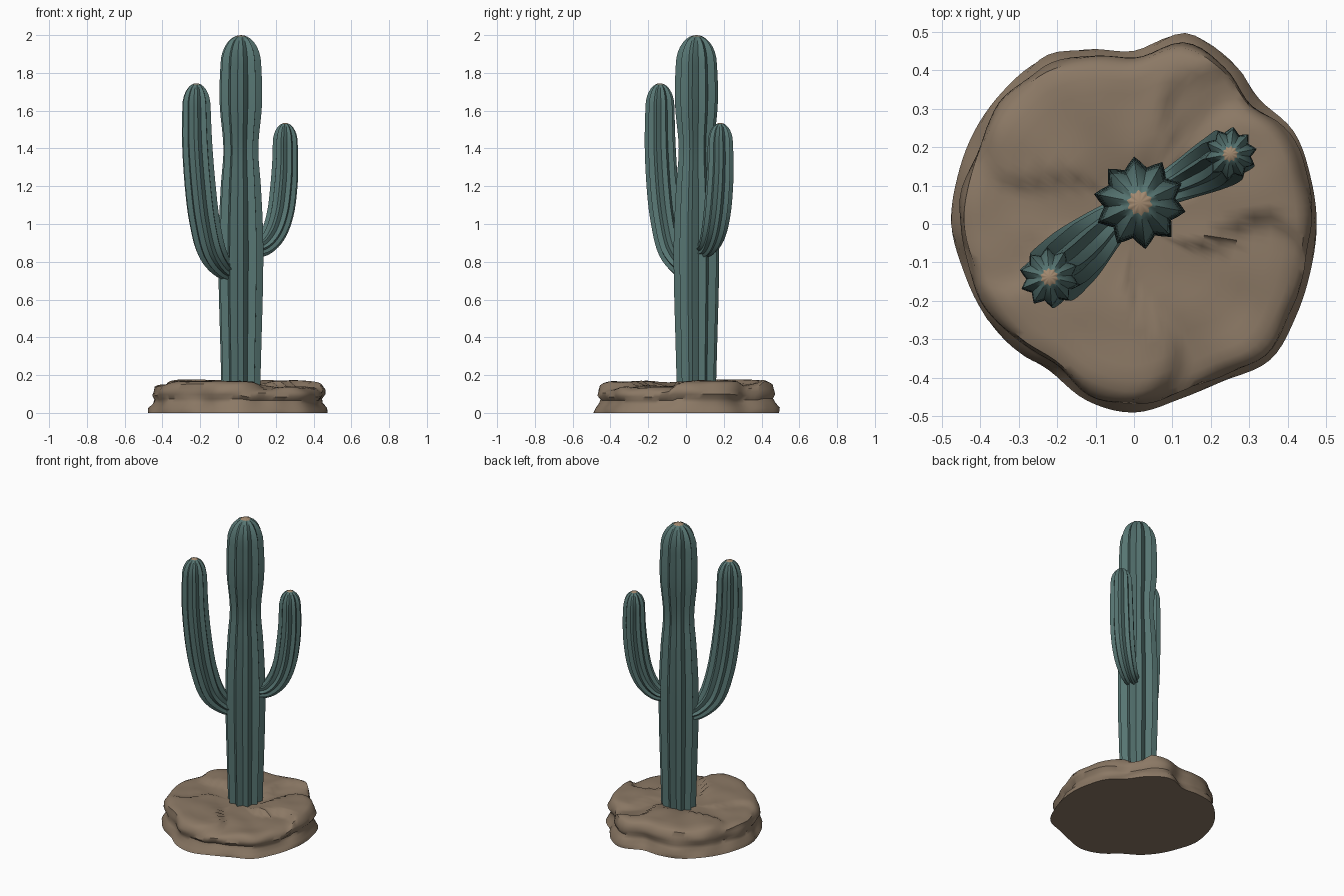
import bpy, bmesh, math
from mathutils import Vector, noise

if "Cube" in bpy.data.objects:
    bpy.data.objects.remove(bpy.data.objects["Cube"])


def material(name, rgb):
    m = bpy.data.materials.new(name)
    m.diffuse_color = (*rgb, 1)
    m.use_nodes = True
    m.node_tree.nodes["Principled BSDF"].inputs["Base Color"].default_value = m.diffuse_color
    return m


GREEN = material("cactus green", (0.095, 0.18, 0.17))
TIP = material("tan tip", (0.36, 0.25, 0.16))
ROCK = material("brown rock", (0.26, 0.19, 0.13))


def finish(bm, name, mats, angle):
    bmesh.ops.recalc_face_normals(bm, faces=bm.faces)
    for f in bm.faces:
        f.smooth = True
    me = bpy.data.meshes.new(name)
    bm.to_mesh(me)
    bm.free()
    for m in mats:
        me.materials.append(m)
    me.set_sharp_from_angle(angle=math.radians(angle))
    ob = bpy.data.objects.new(name, me)
    bpy.context.collection.objects.link(ob)


def skin(bm, rings):
    for a, b in zip(rings, rings[1:]):
        n = len(a)
        for i in range(n):
            bm.faces.new((a[i], a[(i + 1) % n], b[(i + 1) % n], b[i]))


def catmull(p, i, t):
    a, b, c, d = (p[max(0, min(len(p) - 1, i + k))] for k in (-1, 0, 1, 2))
    return [0.5 * (2 * q + (r - o) * t + (2 * o - 5 * q + 4 * r - s) * t * t
                   + (3 * q - o - 3 * r + s) * t ** 3) for o, q, r, s in zip(a, b, c, d)]


def ribbed_stem(name, pts, dome, ribs, phase, side):
    """Sweep a star section along points (x, y, z, radius) and close with a dome."""
    path = [catmull(pts, i, k / 5) for i in range(len(pts) - 1) for k in range(5)]
    path.append(list(pts[-1]))
    x, y, z, r = pts[-1]
    for s in (0.25, 0.45, 0.62, 0.77, 0.88, 0.95, 0.985):
        path.append([x, y, z + dome * s, r * math.sqrt(1 - s * s)])
    bm = bmesh.new()
    side = Vector(side).normalized()
    rings = []
    for i, p in enumerate(path):
        a, b = path[max(0, i - 1)], path[min(len(path) - 1, i + 1)]
        t = (Vector(b[:3]) - Vector(a[:3])).normalized()
        if i >= len(path) - 8:
            t = Vector((0, 0, 1))
        u = (side - t * side.dot(t)).normalized()
        v = t.cross(u)
        ring = []
        for k in range(ribs * 4):
            ang = math.radians(phase) + math.tau * k / (ribs * 4)
            rad = p[3] * (1.0, 0.87, 0.77, 0.87)[k % 4]
            ring.append(bm.verts.new(Vector(p[:3]) + (u * math.cos(ang) + v * math.sin(ang)) * rad))
        rings.append(ring)
    skin(bm, rings)
    bm.faces.new(rings[0])
    # tan growing tip on top of the dome
    peak = bm.verts.new((x, y, z + dome))
    last = rings[-1]
    for k in range(len(last)):
        bm.faces.new((last[k], last[(k + 1) % len(last)], peak)).material_index = 1
    bm.verts.index_update()
    for f in bm.faces:
        if all(w.co.z > z + dome * 0.94 for w in f.verts):
            f.material_index = 1
    finish(bm, name, [GREEN, TIP], 50)


# trunk
cx, cy = 0.015, 0.055
ribbed_stem("trunk", [(cx, cy, z, r) for z, r in (
    (0.08, 0.103), (0.4, 0.112), (0.7, 0.12), (0.95, 0.12), (1.2, 0.108), (1.4, 0.094),
    (1.6, 0.112), (1.72, 0.115), (1.84, 0.11))], 0.16, 10, 97, (1, 0, 0))

# arms
ribbed_stem("left_arm", [
    (-0.01, 0.04, 0.745, 0.04), (-0.075, -0.01, 0.765, 0.058), (-0.14, -0.07, 0.86, 0.078),
    (-0.178, -0.105, 1.02, 0.083), (-0.2, -0.125, 1.2, 0.084), (-0.216, -0.137, 1.42, 0.082),
    (-0.22, -0.138, 1.62, 0.077)], 0.125, 10, 0, (0.65, -0.76, 0))
ribbed_stem("right_arm", [
    (0.06, 0.08, 0.865, 0.04), (0.13, 0.115, 0.88, 0.053), (0.188, 0.145, 0.95, 0.066),
    (0.225, 0.165, 1.06, 0.072), (0.243, 0.177, 1.2, 0.073), (0.25, 0.182, 1.33, 0.07),
    (0.25, 0.182, 1.43, 0.067)], 0.105, 10, 0, (0.48, -0.87, 0))

# rock base: outline radius every 15 degrees
OUTLINE = [.475, .475, .48, .46, .495, .51, .45, .47, .49, .485, .48, .475,
           .475, .46, .455, .45, .44, .475, .49, .47, .47, .50, .485, .475]
# slabs on the top: (start angle, height)
SLABS = [(-10, .168), (38, .148), (62, .172), (148, .152), (195, .165), (276, .136), (350, .168)]


def outline(deg):
    q = deg / 15
    i = int(q)
    return catmull([[OUTLINE[(i + k) % 24]] for k in (-1, 0, 1, 2)], 1, q - i)[0]


def slab(deg, rad):
    deg = deg + 14 * math.sin(rad * 14)     # wavy cracks
    deg = (deg + 10) % 360 - 10
    h = SLABS[0][1]
    for (a, z), (_, prev) in zip(SLABS[1:], SLABS):
        t = max(0, min(1, (deg - a + 4) / 8))
        h += (z - prev) * t * t * (3 - 2 * t)
    return h


bm = bmesh.new()
N = 120
SIDE = [(1.0, 0.0), (0.995, 0.025), (0.955, 0.05), (0.945, 0.07), (0.975, 0.092), (0.965, 0.115)]
TOP = [0.93, 0.89, 0.83, 0.75, 0.66, 0.57, 0.48, 0.39, 0.3, 0.22, 0.12]
rings = []
for j, (f, z) in enumerate(SIDE + [(f, None) for f in TOP]):
    ring = []
    for k in range(N):
        deg = 360 * k / N
        a = math.radians(deg)
        c, s = math.cos(a), math.sin(a)
        r = outline(deg) * f
        if z is not None:
            n = noise.noise(Vector((c * 3.5, s * 3.5, z * 14)))
            if j:
                r *= 1 + 0.045 * n - 0.012
            h = z * (1 + 0.7 * (slab(deg, r) - 0.152) / 0.152)
        else:
            h = slab(deg, r)
            h += 0.014 * noise.noise(Vector((c * r * 7, s * r * 7, 3)))
            edge = max(0, (f - 0.83) / 0.1)
            h -= 0.016 * edge ** 2
            mid = max(0, min(1, (0.4 - f) / 0.2))
            h += (0.142 - h) * mid
        ring.append(bm.verts.new((c * r, s * r, h)))
    rings.append(ring)
skin(bm, rings)
bm.faces.new(rings[0])
bm.faces.new(rings[-1])
finish(bm, "rock_base", [ROCK], 50)
